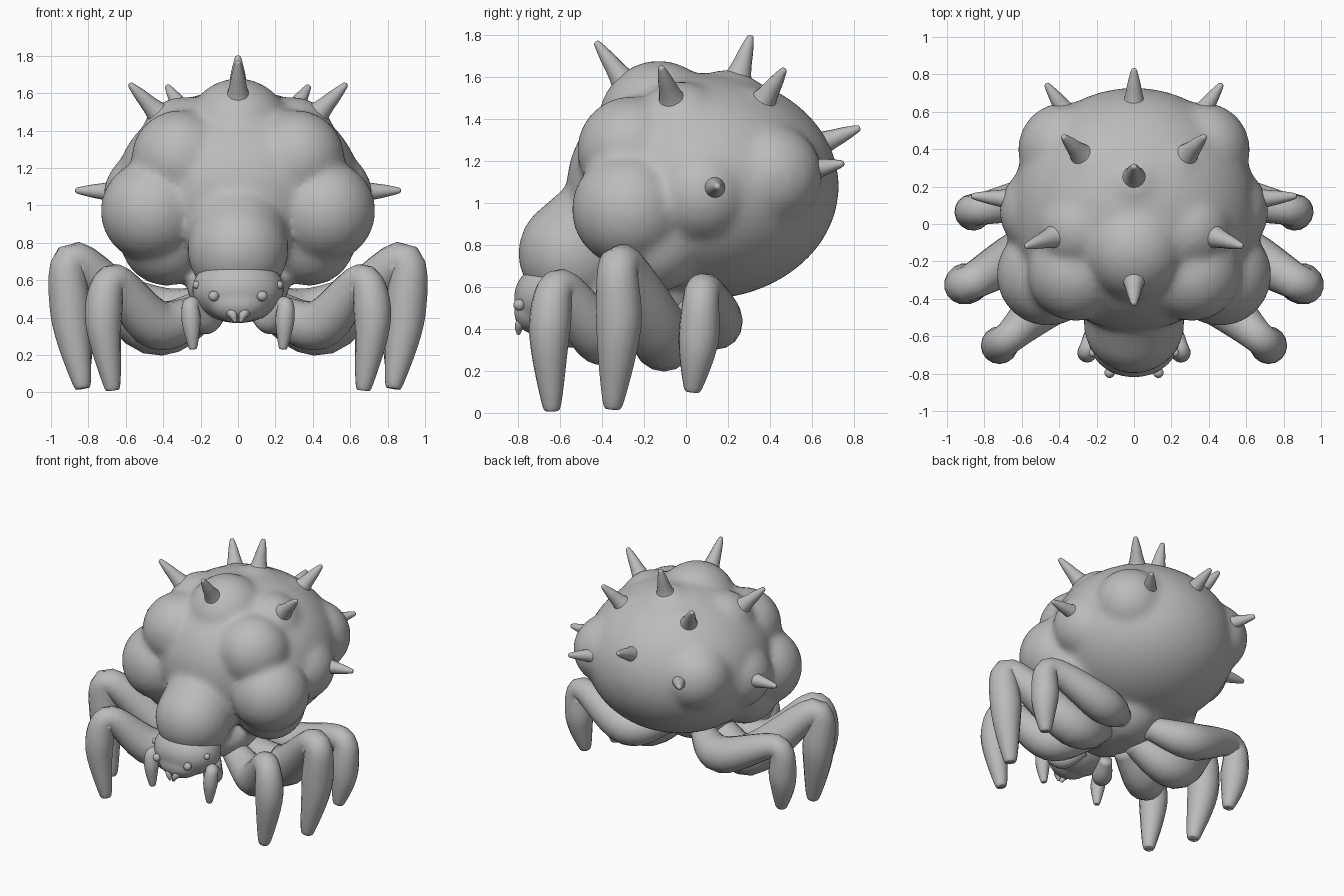
import bpy, bmesh, math
from mathutils import Vector, Matrix

cube = bpy.data.objects.get("Cube")
if cube:
    bpy.data.objects.remove(cube, do_unlink=True)

grey = bpy.data.materials.new("plain grey")
grey.use_nodes = True
grey.diffuse_color = (.5, .5, .5, 1)
grey.node_tree.nodes["Principled BSDF"].inputs["Base Color"].default_value = grey.diffuse_color


def make_object(name, bm):
    mesh = bpy.data.meshes.new(name)
    bmesh.ops.recalc_face_normals(bm, faces=bm.faces)
    for face in bm.faces:
        face.smooth = True
    bm.to_mesh(mesh)
    bm.free()
    mesh.materials.append(grey)
    obj = bpy.data.objects.new(name, mesh)
    bpy.context.collection.objects.link(obj)
    return obj


def sides_of(name, point):
    """Give (name, mirror sign) for both sides, or once on the centre line."""
    if point[0] == 0:
        return [(name, 1)]
    return [("left_" + name, 1), ("right_" + name, -1)]


def flip(point, sign):
    return Vector((point[0] * sign, point[1], point[2]))


def add_ball(bm, centre, radii):
    matrix = Matrix.Translation(centre) @ Matrix.Diagonal((*radii, 1))
    bmesh.ops.create_icosphere(bm, subdivisions=4, radius=1, matrix=matrix)


def ball(name, centre, radii):
    bm = bmesh.new()
    add_ball(bm, centre, radii)
    return make_object(name, bm)


def blend(obj, voxel, rounds):
    """Fuse overlapping lumps into one soft skin."""
    remesh = obj.modifiers.new("fuse", 'REMESH')
    remesh.mode = 'VOXEL'
    remesh.voxel_size = voxel
    remesh.use_smooth_shade = True
    smooth = obj.modifiers.new("soften", 'SMOOTH')
    smooth.factor = .5
    smooth.iterations = rounds


def spline(points, steps):
    """Pass a smooth curve through points, with radius as the fourth value."""
    first = points[0] * 2 - points[1]
    last = points[-1] * 2 - points[-2]
    points = [first, *points, last]
    path = []
    for before, start, end, after in zip(points, points[1:], points[2:], points[3:]):
        leave, arrive = (end - before) / 2, (after - start) / 2
        for step in range(steps):
            t = step / steps
            ease = t * t * (3 - 2 * t)
            path.append(start.lerp(end, ease) + leave * t * (1 - t) ** 2 - arrive * t * t * (1 - t))
    return path + [points[-2]]


def tube(name, centres, radii, sides=16):
    """Sweep a ring of changing radius along a smooth path."""
    path = spline([Vector((*c, r)) for c, r in zip(centres, radii)], 7)
    bm = bmesh.new()
    rings, across = [], None
    for i, point in enumerate(path):
        ahead, behind = path[min(i + 1, len(path) - 1)], path[max(i - 1, 0)]
        tangent = (ahead - behind).to_3d().normalized()
        across = across - tangent * across.dot(tangent) if across else tangent.orthogonal()
        across.normalize()
        other = tangent.cross(across)
        radius = max(point[3], .004)
        angles = [math.tau * k / sides for k in range(sides)]
        rings.append([bm.verts.new(point.to_3d() + radius * (across * math.cos(a) + other * math.sin(a)))
                      for a in angles])
    for low, high in zip(rings, rings[1:]):
        for k in range(sides):
            bm.faces.new((low[k - 1], low[k], high[k], high[k - 1]))
    bm.faces.new(rings[0])
    bm.faces.new(rings[-1])
    return make_object(name, bm)


# Spike tips; every spike points straight out from the abdomen's middle
middle = Vector((0, .08, 1.05))
spike_tips = {
    "front_spike": (0, -.43, 1.77),
    "crown_spike": (0, .31, 1.8),
    "rear_spike": (0, .83, 1.36),
    "shoulder_spike": (.58, -.12, 1.65),
    "upper_rear_spike": (.38, .47, 1.64),
    "flank_spike": (.87, .15, 1.08),
    "lower_rear_spike": (.47, .75, 1.19),
}

# Lumps on the abdomen, as centre and radius
lumps = {
    "brow": ((0, -.13, 1.4), .28),
    "chest": ((0, -.17, 1.15), .33),
    "cheek": ((.46, -.27, .97), .275),
    "temple": ((.31, -.26, 1.25), .26),
    "belly": ((.38, -.16, .82), .25),
    "flank": ((.47, .07, 1.05), .25),
    "rear_flank": ((.37, .4, 1.13), .25),
    "hip_block": ((0, -.1, .65), .27),
}

# Body: an ellipsoid, its lumps and a mound under each spike
bm = bmesh.new()
add_ball(bm, (0, .08, 1.08), (.66, .65, .54))
add_ball(bm, (0, -.2, .55), (.27, .34, .17))
for name, (centre, radius) in lumps.items():
    for label, sign in sides_of(name, centre):
        add_ball(bm, flip(centre, sign), [radius] * 3)
for name, tip in spike_tips.items():
    for label, sign in sides_of(name, tip):
        end = flip(tip, sign)
        add_ball(bm, middle.lerp(end, .5), [(end - middle).length * .27] * 3)
        stations = (.65, .75, .82, .9, .985, 1)
        tube(label, [middle.lerp(end, t) for t in stations], (.1, .062, .046, .034, .017, .008))

# Thorax: a row of balls sloping down to the head, fused with the abdomen
for step in range(7):
    add_ball(bm, Vector((0, -.25, 1)).lerp(Vector((0, -.53, .76)), step / 6), [.27] * 3)
blend(make_object("abdomen_and_thorax", bm), .022, 14)

# Head with a blunt snout
bm = bmesh.new()
add_ball(bm, (0, -.61, .55), (.245, .21, .18))
add_ball(bm, (0, -.7, .48), (.16, .12, .11))
blend(make_object("head", bm), .015, 5)

# Limbs: thickness, then hip, sag, knee, shin and foot
limbs = {
    "front_leg": (1.03, (.12, -.26, .46), (.43, -.4, .36), (.66, -.6, .6), (.72, -.65, .4), (.67, -.64, .01)),
    "middle_leg": (1.14, (.12, -.18, .48), (.46, -.11, .35), (.87, -.31, .71), (.895, -.32, .42), (.83, -.35, .02)),
    "rear_leg": (1, (.12, 0, .5), (.4, .14, .43), (.82, .08, .58), (.86, .06, .35), (.83, .03, .1)),
    "feeler": (.53, (.1, -.42, .42), (.18, -.56, .38), (.25, -.67, .47), (.25, -.69, .38), (.24, -.69, .23)),
}
for name, (thickness, hip, sag, knee, shin, foot) in limbs.items():
    for label, sign in sides_of(name, hip):
        joints = [flip(joint, sign) for joint in (hip, sag, knee, shin, foot)]
        ankle = joints[3].lerp(joints[4], .9)
        joints.insert(4, ankle)
        tube(label, joints, [thickness * r for r in (.08, .13, .085, .096, .046, .015)])

# Eyes and fangs
for name, centre, radius in (("eye", (.13, -.795, .515), .028), ("side_eye", (.22, -.69, .575), .022)):
    for label, sign in sides_of(name, centre):
        ball(label, flip(centre, sign), [radius] * 3)
fang = ((.05, -.74, .45), (.03, -.79, .42), (.012, -.8, .375))
for label, sign in sides_of("fang", fang[0]):
    tube(label, [flip(point, sign) for point in fang], (.04, .026, .008))
